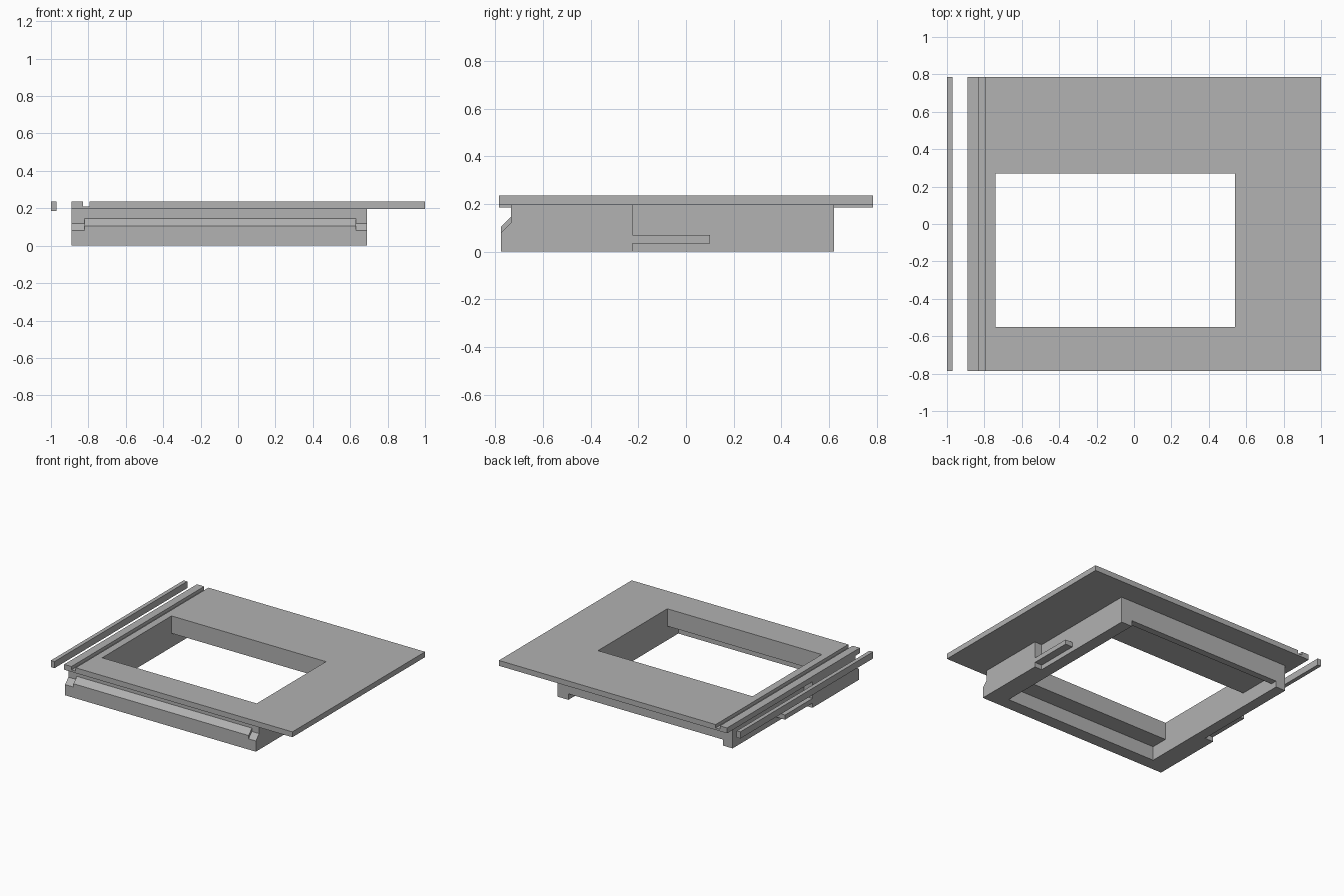
import bpy
import bmesh
from mathutils import Vector

if "Cube" in bpy.data.objects:
    bpy.data.objects.remove(bpy.data.objects["Cube"], do_unlink=True)

grey = bpy.data.materials.new("light_grey")
grey.use_nodes = True
colour = (0.445, 0.445, 0.445, 1)
grey.diffuse_color = colour
grey.node_tree.nodes["Principled BSDF"].inputs["Base Color"].default_value = colour


def extrude(name, profile, axis, start, end):
    """Sweep a profile along axis: (y, z) points along x, (x, z) points along y."""
    bm = bmesh.new()
    place = (lambda p: (start, p[0], p[1])) if axis == "x" else (lambda p: (p[0], start, p[1]))
    face = bm.faces.new([bm.verts.new(place(p)) for p in profile])
    swept = bmesh.ops.extrude_face_region(bm, geom=[face])["geom"]
    move = Vector((end - start, 0, 0)) if axis == "x" else Vector((0, end - start, 0))
    bmesh.ops.translate(bm, vec=move, verts=[g for g in swept if isinstance(g, bmesh.types.BMVert)])
    bmesh.ops.recalc_face_normals(bm, faces=bm.faces)
    mesh = bpy.data.meshes.new(name)
    bm.to_mesh(mesh)
    bm.free()
    mesh.materials.append(grey)
    obj = bpy.data.objects.new(name, mesh)
    bpy.context.collection.objects.link(obj)
    return obj


def box(name, xs, ys, zs):
    y0, y1 = ys
    z0, z1 = zs
    return extrude(name, [(y0, z0), (y1, z0), (y1, z1), (y0, z1)], "x", *xs)


def cut(obj, *bounds):
    """Subtract a box and bake the result."""
    cutter = box("cutter", *bounds)
    cutter.hide_render = True
    mod = obj.modifiers.new("cut", "BOOLEAN")
    mod.operation = "DIFFERENCE"
    mod.solver = "EXACT"
    mod.object = cutter
    bpy.context.view_layer.update()
    graph = bpy.context.evaluated_depsgraph_get()
    baked = bpy.data.meshes.new_from_object(obj.evaluated_get(graph))
    obj.modifiers.clear()
    obj.data = baked
    bpy.data.objects.remove(cutter, do_unlink=True)


open_x = (-0.74, 0.54)
open_y = (-0.55, 0.27)
top, under = 0.235, 0.195
front, setback = -0.775, -0.735


def side_profile(back, chamfer):
    """Side outline with a chamfered ledge at the front."""
    return [(front, 0), (back, 0), (back, under), (setback, under),
            (setback, chamfer + 0.04), (front, chamfer)]


# Top plate with a long groove and the opening
plate = extrude("top_plate", [(-0.89, under), (1, under), (1, top), (-0.795, top),
                              (-0.795, 0.21), (-0.83, 0.21), (-0.83, top), (-0.89, top)],
                "y", -0.785, 0.785)
cut(plate, open_x, open_y, (0, 0.5))

# Loose edge strip beside the plate
box("edge_strip", (-1, -0.97), (-0.785, 0.785), (0.185, top))

# Base frame: opening, hollow underside, low slot in the back wall
base = extrude("base_frame", side_profile(0.62, 0.105), "x", -0.82, 0.63)
cut(base, open_x, open_y, (-0.1, 0.5))
cut(base, open_x, (-0.68, 0.57), (-0.1, 0.105))
cut(base, open_x, (0.5, 0.8), (-0.1, 0.045))

# Side cheeks with their rear-facing rails
for side, xs in (("left", (0.63, 0.69)), ("right", (-0.89, -0.82))):
    extrude(side + "_cheek", side_profile(-0.225, 0.08), "x", *xs)
    box(side + "_rail", xs, (-0.225, 0.1), (0.035, 0.07))
